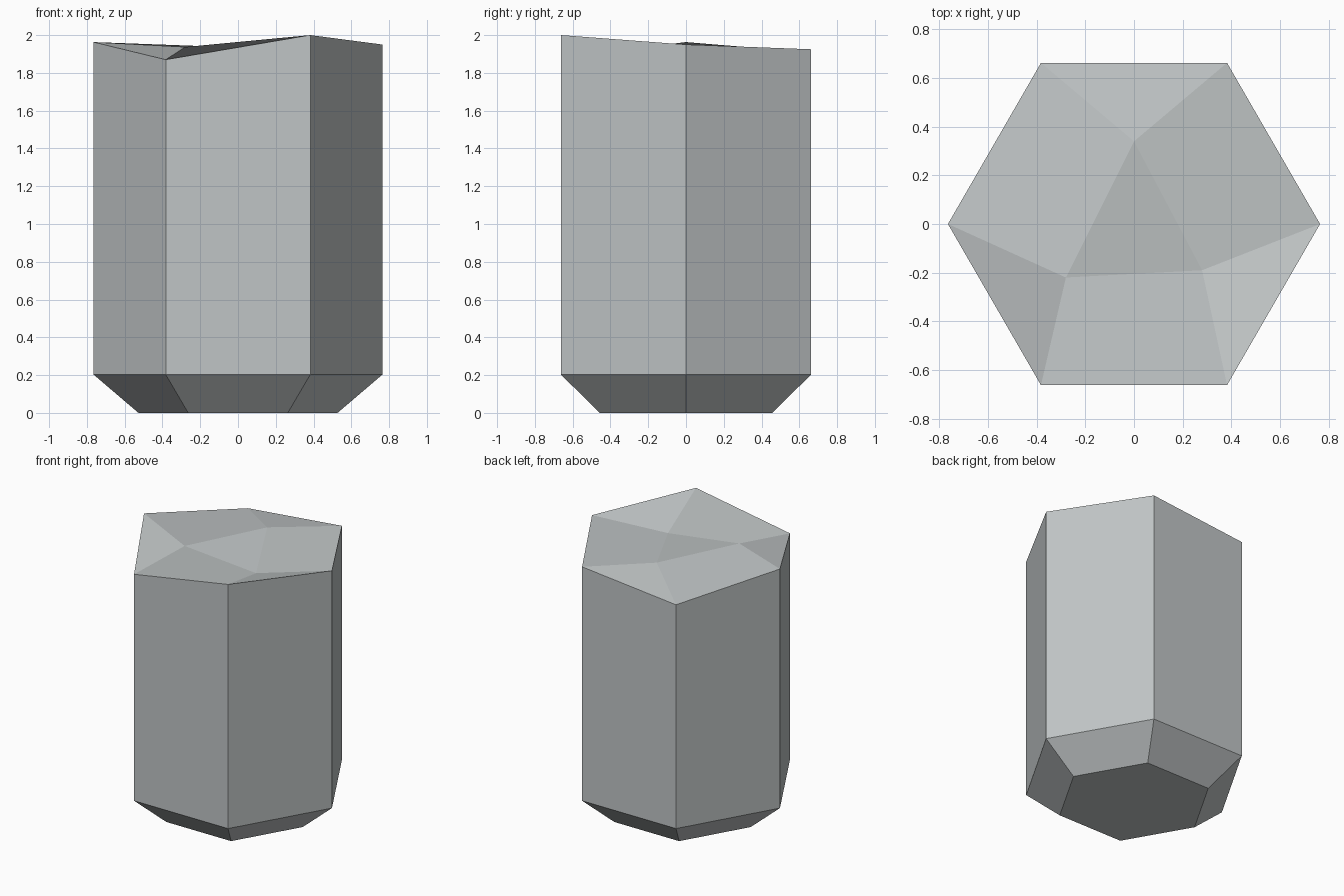
import bpy, bmesh
from math import cos, sin, radians

cube = bpy.data.objects.get("Cube")
if cube:
    bpy.data.objects.remove(cube, do_unlink=True)

# Stone colour
stone = bpy.data.materials.new("cool_grey_stone")
stone.use_nodes = True
colour = (0.53, 0.56, 0.565, 1)
stone.diffuse_color = colour
stone.node_tree.nodes["Principled BSDF"].inputs["Base Color"].default_value = colour

bm = bmesh.new()


def hex_ring(radius, heights):
    """Six corners, counter-clockwise from +x."""
    return [bm.verts.new((radius * cos(radians(60 * i)), radius * sin(radians(60 * i)), z))
            for i, z in enumerate(heights)]


# Narrow foot, shoulder and uneven rim of the column
foot = hex_ring(0.527, [0] * 6)
shoulder = hex_ring(0.765, [0.203] * 6)
rim = hex_ring(0.765, [1.95, 1.925, 1.85, 1.963, 1.87, 2.0])

# Foot cap, bevelled base and upright sides
bm.faces.new(foot[::-1])
for lower, upper in ((foot, shoulder), (shoulder, rim)):
    for i in range(6):
        j = (i + 1) % 6
        bm.faces.new((lower[i], lower[j], upper[j], upper[i]))

# Broken top: an inner triangle joined to the rim by facets
peak = [bm.verts.new(p) for p in
        ((0.0, 0.34, 1.935), (-0.28, -0.22, 1.937), (0.28, -0.19, 1.875))]
bm.faces.new(peak)
for k in range(3):
    a, b = 2 * k + 1, (2 * k + 2) % 6
    bm.faces.new((rim[a], rim[b], peak[k]))
    bm.faces.new((rim[a], peak[k], peak[k - 1], rim[a - 1]))

mesh = bpy.data.meshes.new("stone_column")
bm.to_mesh(mesh)
bm.free()
mesh.materials.append(stone)
column = bpy.data.objects.new("stone_column", mesh)
bpy.context.collection.objects.link(column)
